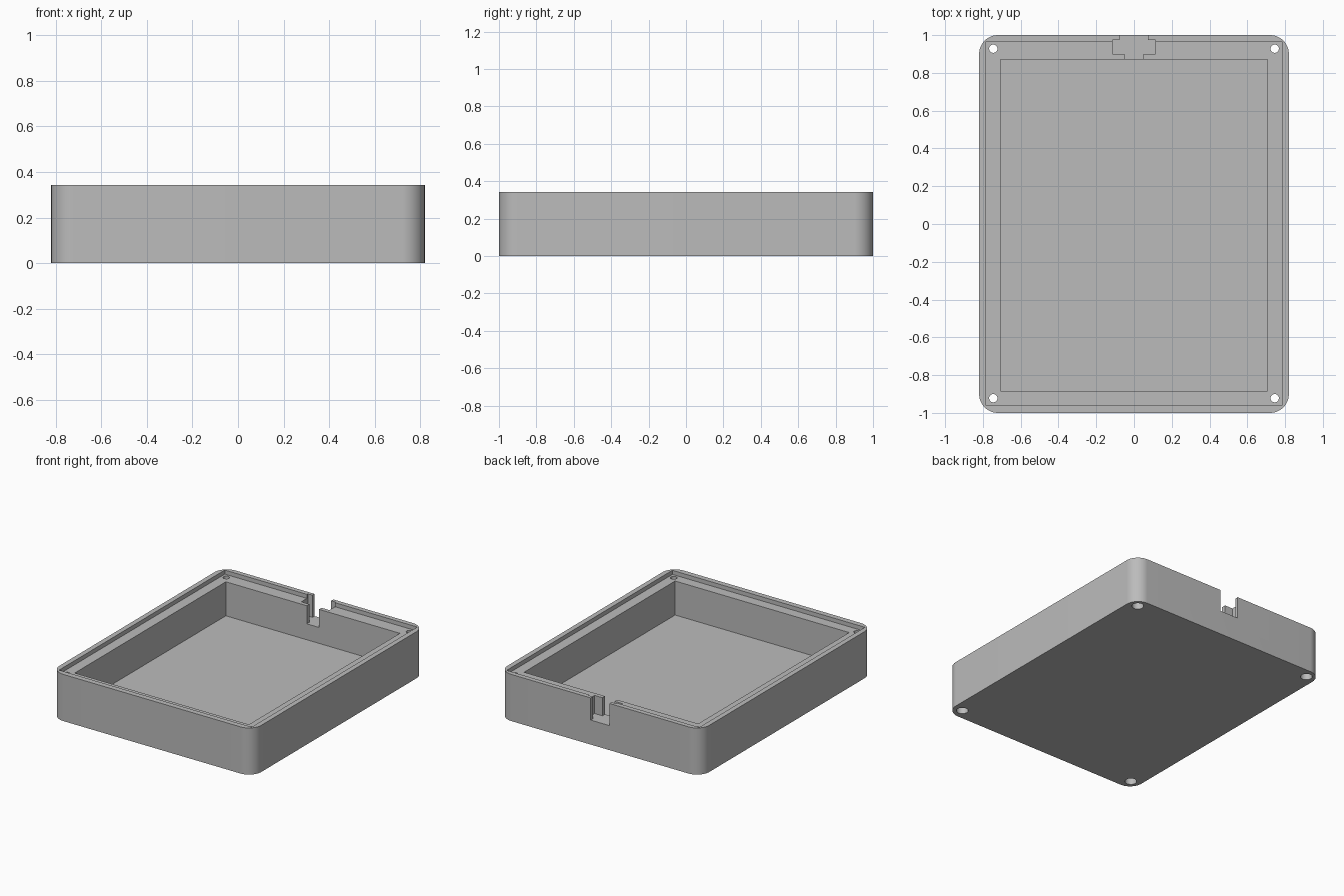
import bpy, bmesh, math

if "Cube" in bpy.data.objects:
    bpy.data.objects.remove(bpy.data.objects["Cube"], do_unlink=True)

W, L, H, R = 0.82, 1.0, 0.343, 0.1      # half width, half length, height, corner radius
LEDGE, FLOOR, SLOT = 0.313, 0.063, 0.18   # heights of the ledge, floor and slot bottom

grey = bpy.data.materials.new("light grey plastic")
grey.use_nodes = True
colour = (0.5, 0.5, 0.5, 1)
grey.diffuse_color = colour
grey.node_tree.nodes["Principled BSDF"].inputs["Base Color"].default_value = colour


def prism(name, outline, z0, z1):
    """Extrude a flat outline between two heights."""
    bm = bmesh.new()
    base = bm.faces.new([bm.verts.new((x, y, z0)) for x, y in outline])
    ext = bmesh.ops.extrude_face_region(bm, geom=[base])
    top = [v for v in ext["geom"] if isinstance(v, bmesh.types.BMVert)]
    bmesh.ops.translate(bm, verts=top, vec=(0, 0, z1 - z0))
    bmesh.ops.recalc_face_normals(bm, faces=bm.faces)
    mesh = bpy.data.meshes.new(name)
    bm.to_mesh(mesh)
    bm.free()
    mesh.materials.append(grey)
    obj = bpy.data.objects.new(name, mesh)
    bpy.context.collection.objects.link(obj)
    return obj


def rect(x0, x1, y0, y1):
    return [(x0, y0), (x1, y0), (x1, y1), (x0, y1)]


def arc(cx, cy, r, start, sweep, n):
    return [(cx + r * math.cos(start + sweep * i / n),
             cy + r * math.sin(start + sweep * i / n)) for i in range(n + 1)]


def circle(cx, cy, r):
    return arc(cx, cy, r, 0, math.tau, 32)[:-1]


# Rounded outer body
outline = []
for k, (sx, sy) in enumerate([(1, 1), (-1, 1), (-1, -1), (1, -1)]):
    outline += arc(sx * (W - R), sy * (L - R), R, k * math.pi / 2, math.pi / 2, 16)
body = prism("enclosure_body", outline, 0, H)

# Lid ledge and main cavity
TOP = H + 0.1
cutters = [prism("ledge_cutter", rect(-0.783, 0.783, -0.96, 0.965), LEDGE, TOP),
           prism("cavity_cutter", rect(-0.708, 0.708, -0.885, 0.87), FLOOR, TOP)]

# Stepped cable slot through the back wall
slot = [(-0.05, 0.8), (0.05, 0.8), (0.05, 0.9), (0.113, 0.9), (0.113, 0.975), (0.075, 0.975),
        (0.075, 1.1), (-0.078, 1.1), (-0.078, 0.975), (-0.115, 0.975), (-0.115, 0.9), (-0.05, 0.9)]
cutters.append(prism("slot_cutter", slot, SLOT, TOP))

# Corner screw holes with counterbores underneath
for x in (-0.745, 0.745):
    for y in (-0.922, 0.928):
        cutters.append(prism("screw_hole_cutter", circle(x, y, 0.022), -0.1, TOP))
        cutters.append(prism("counterbore_cutter", circle(x, y, 0.04), -0.1, 0.1))

for cutter in cutters:
    mod = body.modifiers.new(cutter.name, "BOOLEAN")
    mod.operation, mod.solver, mod.object = "DIFFERENCE", "EXACT", cutter

# Bake the cuts and drop the cutters
bpy.context.view_layer.update()
graph = bpy.context.evaluated_depsgraph_get()
result = bpy.data.meshes.new_from_object(body.evaluated_get(graph))
body.modifiers.clear()
body.data = result
for cutter in cutters:
    bpy.data.objects.remove(cutter, do_unlink=True)

bpy.ops.object.select_all(action="DESELECT")
body.select_set(True)
bpy.context.view_layer.objects.active = body
bpy.ops.object.shade_smooth_by_angle(angle=math.radians(30))
